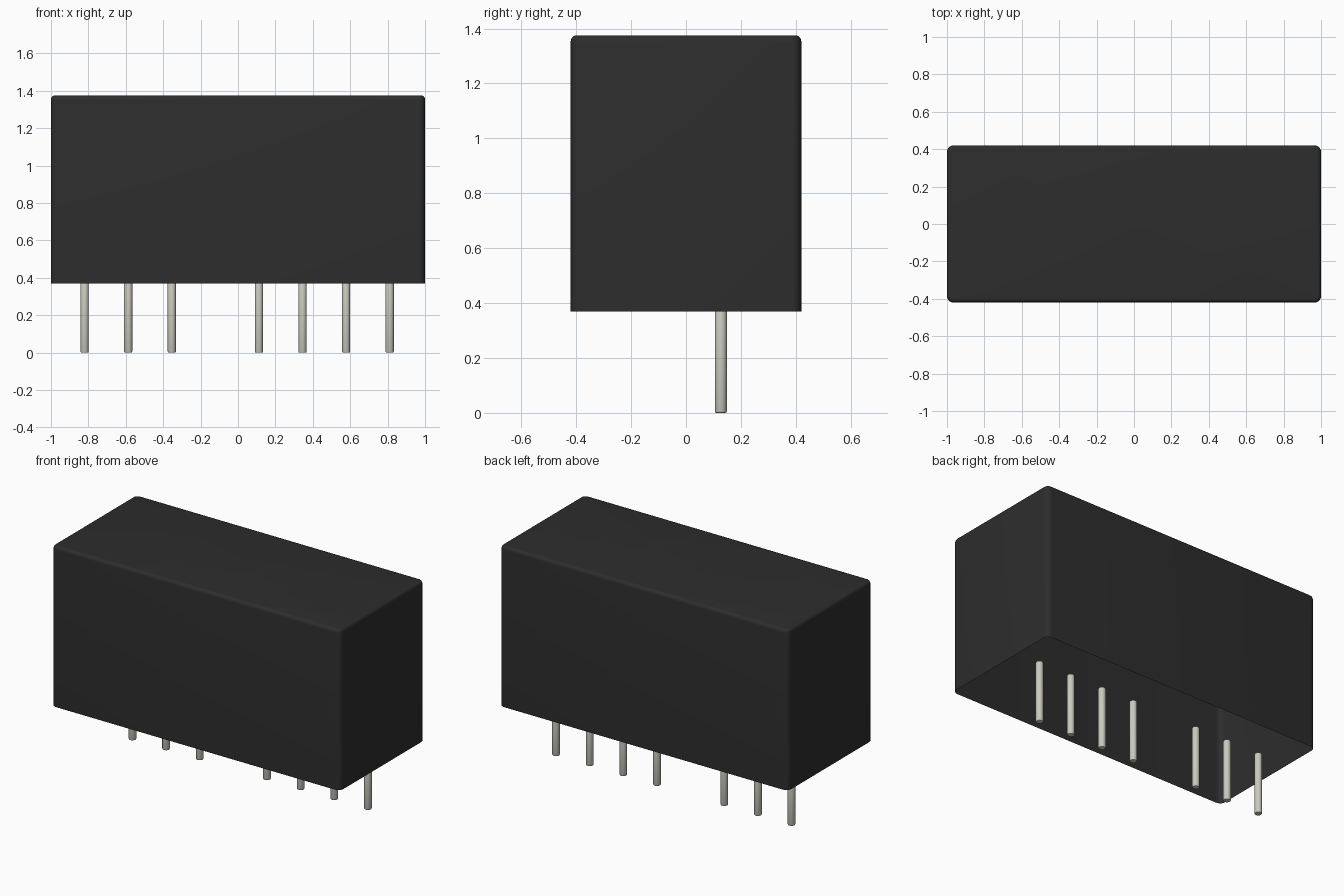
import bpy, bmesh, math
from mathutils import Matrix

cube = bpy.data.objects.get("Cube")
if cube:
    bpy.data.objects.remove(cube, do_unlink=True)


def material(name, color):
    m = bpy.data.materials.new(name)
    m.use_nodes = True
    m.diffuse_color = color
    m.node_tree.nodes["Principled BSDF"].inputs["Base Color"].default_value = color
    return m


def finish(bm, name, mat):
    mesh = bpy.data.meshes.new(name)
    bm.to_mesh(mesh)
    bm.free()
    mesh.materials.append(mat)
    ob = bpy.data.objects.new(name, mesh)
    bpy.context.collection.objects.link(ob)
    bpy.ops.object.select_all(action='DESELECT')
    ob.select_set(True)
    bpy.context.view_layer.objects.active = ob
    bpy.ops.object.shade_smooth_by_angle(angle=math.radians(35))
    return ob


black = material("black plastic", (0.026, 0.026, 0.026, 1))
metal = material("pale metal", (0.6, 0.59, 0.52, 1))

BASE, TOP, DEPTH = 0.37, 1.375, 0.84

# Housing: thin cover with rounded edges, open underneath
bm = bmesh.new()
bmesh.ops.create_cube(bm, size=1, matrix=Matrix.Translation((0, 0, (BASE + TOP) / 2))
                      @ Matrix.Diagonal((2, DEPTH, TOP - BASE, 1)))
upright = [e for e in bm.edges if abs(e.verts[0].co.z - e.verts[1].co.z) > 0.5]
bmesh.ops.bevel(bm, geom=upright, offset=0.035, segments=6, profile=0.5, affect='EDGES')
rim = [e for e in bm.edges if all(v.co.z > TOP - 0.001 for v in e.verts)]
bmesh.ops.bevel(bm, geom=rim, offset=0.022, segments=5, profile=0.5, affect='EDGES')
floor = [f for f in bm.faces if all(v.co.z < BASE + 0.001 for v in f.verts)]
bmesh.ops.delete(bm, geom=floor, context='FACES')
finish(bm, "housing", black)

# Pins: one row on an even pitch with one gap, ends slightly chamfered
PITCH, LENGTH = 0.233, 0.395
for slot in (0, 1, 2, 4, 5, 6, 7):
    x = -0.82 + slot * PITCH
    bm = bmesh.new()
    bmesh.ops.create_cone(bm, cap_ends=True, segments=24, radius1=0.022, radius2=0.022,
                          depth=LENGTH, matrix=Matrix.Translation((x, 0.127, LENGTH / 2)))
    ends = [e for e in bm.edges if abs(e.verts[0].co.z - e.verts[1].co.z) < 0.001]
    bmesh.ops.bevel(bm, geom=ends, offset=0.006, segments=2, profile=0.5, affect='EDGES')
    finish(bm, f"pin_{slot + 1}", metal)
